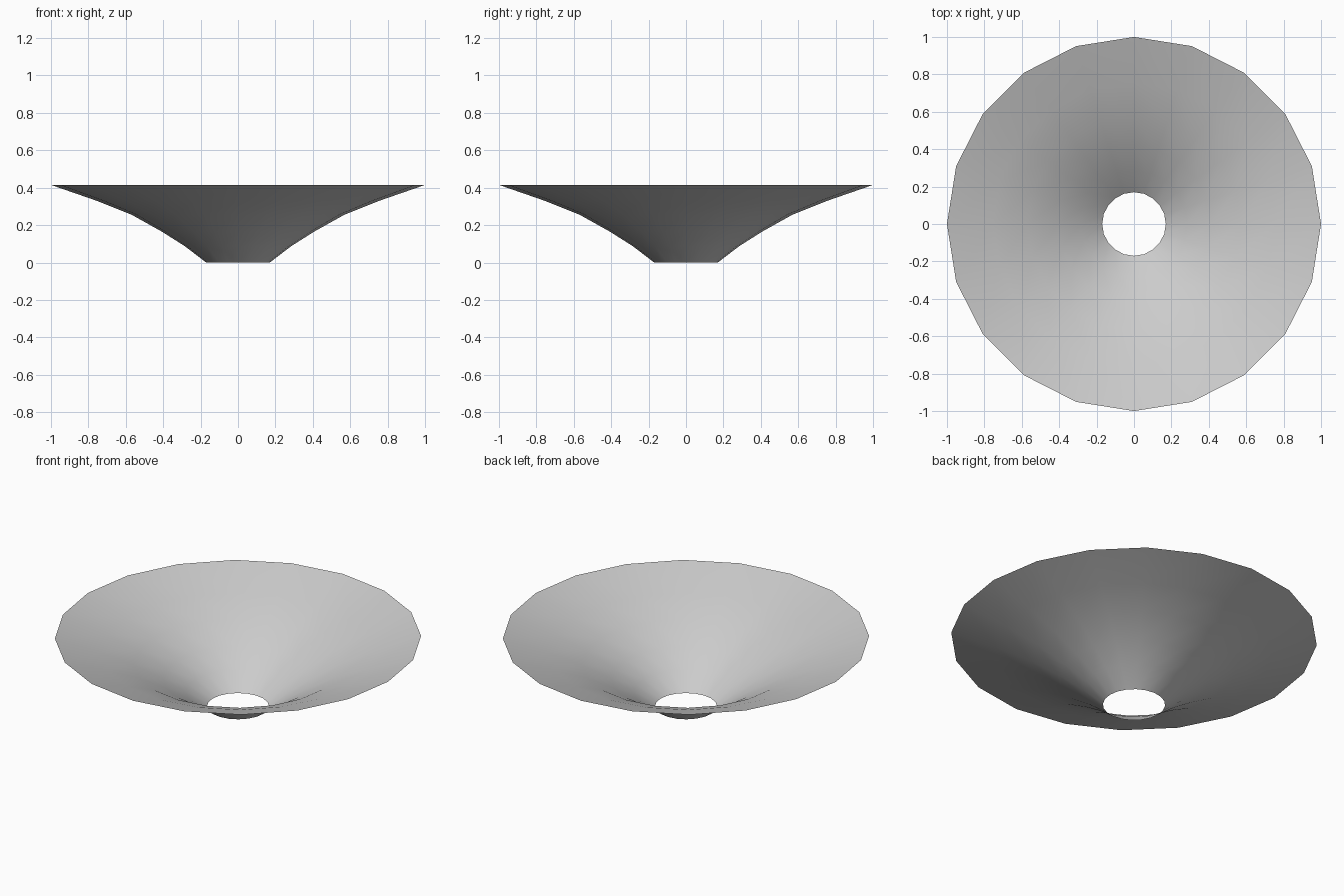
import bpy, bmesh, math

if "Cube" in bpy.data.objects:
    bpy.data.objects.remove(bpy.data.objects["Cube"])

SIDES = 20
# Funnel profile: (radius, height) from the hole up to the rim
PROFILE = [(0.17, 0.0), (0.285, 0.088), (0.41, 0.167), (0.57, 0.256),
           (0.755, 0.33), (1.0, 0.415)]

# Flared open sheet, one ring per profile point
bm = bmesh.new()
rings = []
for r, z in PROFILE:
    rings.append([bm.verts.new((r * math.cos(2 * math.pi * i / SIDES),
                                r * math.sin(2 * math.pi * i / SIDES), z))
                  for i in range(SIDES)])
for low, high in zip(rings, rings[1:]):
    for i in range(SIDES):
        j = (i + 1) % SIDES
        face = bm.faces.new((low[i], high[i], high[j], low[j]))
        face.smooth = True
bm.normal_update()

mesh = bpy.data.meshes.new("funnel_shade")
bm.to_mesh(mesh)
bm.free()
shade = bpy.data.objects.new("funnel_shade", mesh)
bpy.context.collection.objects.link(shade)
